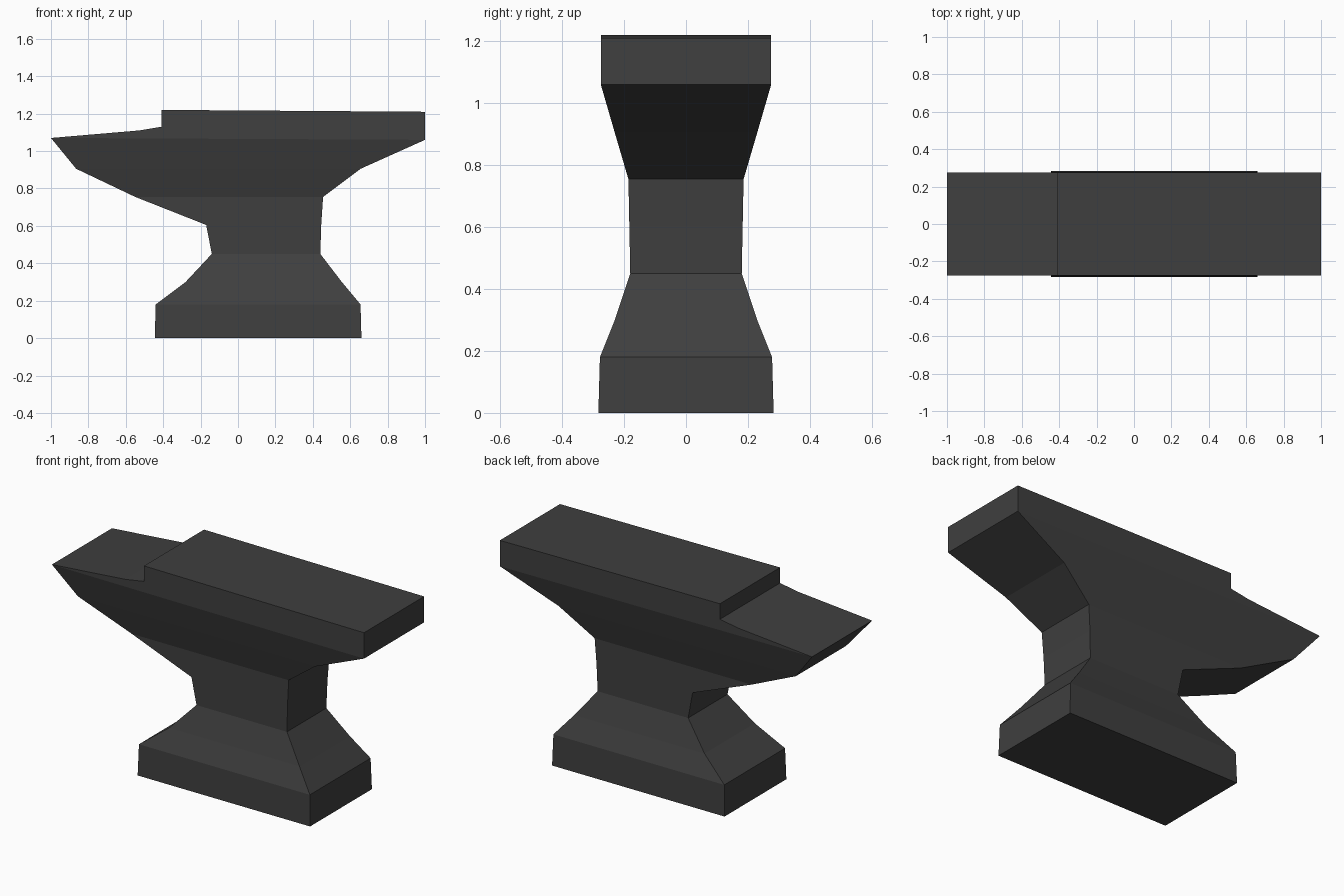
import bpy
import bmesh

cube = bpy.data.objects.get("Cube")
if cube:
    bpy.data.objects.remove(cube)

iron = bpy.data.materials.new("dark iron")
iron.use_nodes = True
colour = (0.05, 0.05, 0.05, 1)
iron.diffuse_color = colour
iron.node_tree.nodes["Principled BSDF"].inputs["Base Color"].default_value = colour

# Outline levels from foot to table: left x, left z, right x, right z, half depth
LEVELS = [
    (-0.445, 0, 0.66, 0, 0.283),
    (-0.44, 0.18, 0.655, 0.18, 0.278),
    (-0.28, 0.3, 0.555, 0.3, 0.23),
    (-0.14, 0.45, 0.44, 0.45, 0.18),
    (-0.17, 0.605, 0.445, 0.605, 0.183),
    (-0.55, 0.755, 0.455, 0.755, 0.186),
    (-0.865, 0.905, 0.655, 0.905, 0.23),
    (-1, 1.07, 1, 1.06, 0.275),
]
# Horn slope, step and flat face, from the horn tip to the heel
TOP = [(-0.53, 1.11), (-0.41, 1.13), (-0.41, 1.22), (1, 1.21)]

bm = bmesh.new()


def bridge(a, b):
    """Join two equally long open or closed rows of vertices with quads."""
    for i in range(len(a) - 1):
        bm.faces.new((a[i], a[i + 1], b[i + 1], b[i]))


# Foot, waist and flared body
rings = []
for xl, zl, xr, zr, d in LEVELS:
    corners = [(xl, -d, zl), (xr, -d, zr), (xr, d, zr), (xl, d, zl)]
    rings.append([bm.verts.new(c) for c in corners])
bm.faces.new(rings[0][::-1])
for low, high in zip(rings, rings[1:]):
    bridge(low + low[:1], high + high[:1])

# Horn top and table, as a profile across the full depth
depth = LEVELS[-1][-1]
fl, fr, br, bl = rings[-1]
front = [fl] + [bm.verts.new((x, -depth, z)) for x, z in TOP] + [fr]
back = [bl] + [bm.verts.new((x, depth, z)) for x, z in TOP] + [br]
bridge(front, back)
bm.faces.new(front)
bm.faces.new(back[::-1])

bmesh.ops.recalc_face_normals(bm, faces=bm.faces)
mesh = bpy.data.meshes.new("anvil_body")
bm.to_mesh(mesh)
bm.free()
mesh.materials.append(iron)
anvil = bpy.data.objects.new("anvil_body", mesh)
bpy.context.scene.collection.objects.link(anvil)
